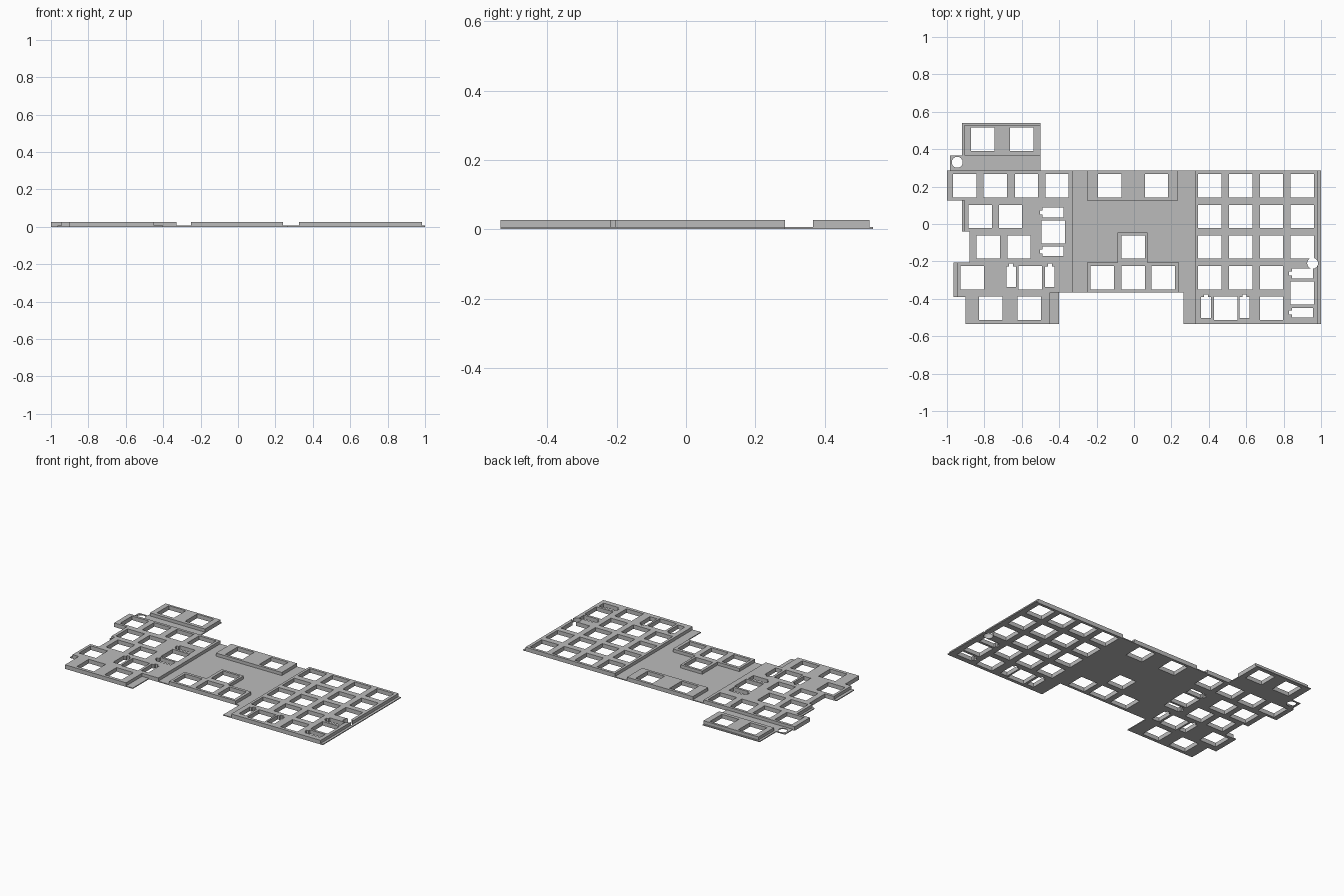
import bpy
import bmesh
import math

if "Cube" in bpy.data.objects:
    bpy.data.objects.remove(bpy.data.objects["Cube"], do_unlink=True)

PLATE, TOP = 0.006, 0.027   # sheet thickness, top of raised blocks
KEY = 0.125                 # switch opening size
ROW = [0.205, 0.04, -0.123, -0.287, -0.451]   # row centres, back to front

grey = bpy.data.materials.new("plain grey")
grey.use_nodes = True
tone = (0.5, 0.5, 0.5, 1)
grey.diffuse_color = tone
grey.node_tree.nodes["Principled BSDF"].inputs["Base Color"].default_value = tone


def prism(name, outlines, z0, z1):
    """Extrude flat outlines between two heights as one object."""
    bm = bmesh.new()
    for pts in outlines:
        face = bm.faces.new([bm.verts.new((x, y, z0)) for x, y in pts])
        new = bmesh.ops.extrude_face_region(bm, geom=[face])["geom"]
        verts = [v for v in new if isinstance(v, bmesh.types.BMVert)]
        bmesh.ops.translate(bm, verts=verts, vec=(0, 0, z1 - z0))
    bmesh.ops.recalc_face_normals(bm, faces=bm.faces[:])
    mesh = bpy.data.meshes.new(name)
    bm.to_mesh(mesh)
    bm.free()
    mesh.materials.append(grey)
    obj = bpy.data.objects.new(name, mesh)
    bpy.context.collection.objects.link(obj)
    return obj


def rect(x0, x1, y0, y1):
    return [(x0, y0), (x1, y0), (x1, y1), (x0, y1)]


def key(x, y):
    h = KEY / 2
    return rect(x - h, x + h, y - h, y + h)


def stabilizer(x, y, sideways=False):
    """Slot with a small nub at its back end, or its left end if sideways."""
    w, l, n, tip = 0.026, 0.056, 0.011, 0.07
    pts = [(-w, -l), (w, -l), (w, l), (n, l), (n, tip), (-n, tip), (-n, l), (-w, l)]
    return [(x - b, y + a) if sideways else (x + a, y + b) for a, b in pts]


def disc(x, y, r):
    angles = [math.tau * i / 32 for i in range(32)]
    return [(x + r * math.cos(a), y + r * math.sin(a)) for a in angles]


# Stepped sheet
sheet = prism("base_sheet", [[
    (-0.92, 0.54), (-0.92, 0.365), (-0.985, 0.365), (-0.985, 0.285), (-1, 0.285),
    (-1, 0.125), (-0.92, 0.125), (-0.92, -0.04), (-0.88, -0.04), (-0.88, -0.205),
    (-0.965, -0.205), (-0.965, -0.39), (-0.90, -0.39), (-0.90, -0.535),
    (-0.40, -0.535), (-0.40, -0.367), (0.265, -0.367), (0.265, -0.535),
    (1, -0.535), (1, 0.285), (-0.50, 0.285), (-0.50, 0.54)]], 0, PLATE)

# Raised blocks
blocks = [
    prism("left_block", [[
        (-1, 0.285), (-1, 0.125), (-0.905, 0.125), (-0.905, -0.04), (-0.88, -0.04),
        (-0.88, -0.205), (-0.945, -0.205), (-0.945, -0.39), (-0.90, -0.39),
        (-0.90, -0.535), (-0.45, -0.535), (-0.45, -0.367), (-0.33, -0.367),
        (-0.33, 0.285)]], PLATE, TOP),
    prism("back_left_block", [rect(-0.905, -0.50, 0.367, 0.53)], PLATE, TOP),
    prism("middle_back_block", [rect(-0.25, 0.235, 0.125, 0.285)], PLATE, TOP),
    prism("middle_front_block", [[
        (-0.25, -0.367), (0.24, -0.367), (0.24, -0.205), (0.073, -0.205),
        (0.073, -0.045), (-0.088, -0.045), (-0.088, -0.205), (-0.25, -0.205)]], PLATE, TOP),
    prism("right_block", [rect(0.325, 0.983, -0.535, 0.285)], PLATE, TOP),
]

# Switch openings, grouped by row
back, second, third, fourth, front = ROW
COLS = [0.405, 0.57, 0.735, 0.9]
centres = [(x, 0.453) for x in (-0.808, -0.6)]
centres += [(x, back) for x in (-0.905, -0.742, -0.575, -0.412, -0.13, 0.12)]
centres += [(x, second) for x in (-0.822, -0.66)]
centres += [(x, third) for x in (-0.78, -0.615, -0.005)]
centres += [(x, fourth) for x in (-0.865, -0.555, -0.17, -0.005, 0.156)]
centres += [(x, front) for x in (-0.765, -0.56, 0.49, COLS[2])]
centres += [(x, y) for y in (back, second, third) for x in COLS]
centres += [(x, fourth) for x in COLS[:3]]
centres += [(-0.432, -0.043), (COLS[3], -0.369)]
openings = [key(x, y) for x, y in centres]

# Stabilizer slots on both sides of the long keys
openings += [stabilizer(x, fourth + 0.005) for x in (-0.657, -0.45)]
openings += [stabilizer(x, front + 0.005) for x in (0.385, 0.591)]
openings += [stabilizer(-0.432, y, True) for y in (0.061, -0.146)]
openings += [stabilizer(COLS[3], y, True) for y in (-0.265, -0.474)]

cutters = [
    prism("opening_cutter", openings, -0.1, 0.1),
    prism("screw_cutter", [disc(-0.945, 0.33, 0.029), disc(0.955, -0.21, 0.029)], -0.1, 0.1),
]

# Cut every part, then drop the cutters
parts = [sheet] + blocks
for part in parts:
    for cutter in cutters:
        mod = part.modifiers.new("cut", "BOOLEAN")
        mod.operation = "DIFFERENCE"
        mod.solver = "EXACT"
        mod.object = cutter
bpy.context.view_layer.update()
graph = bpy.context.evaluated_depsgraph_get()
for part in parts:
    cut_mesh = bpy.data.meshes.new_from_object(part.evaluated_get(graph))
    part.modifiers.clear()
    part.data = cut_mesh
for cutter in cutters:
    bpy.data.objects.remove(cutter, do_unlink=True)
